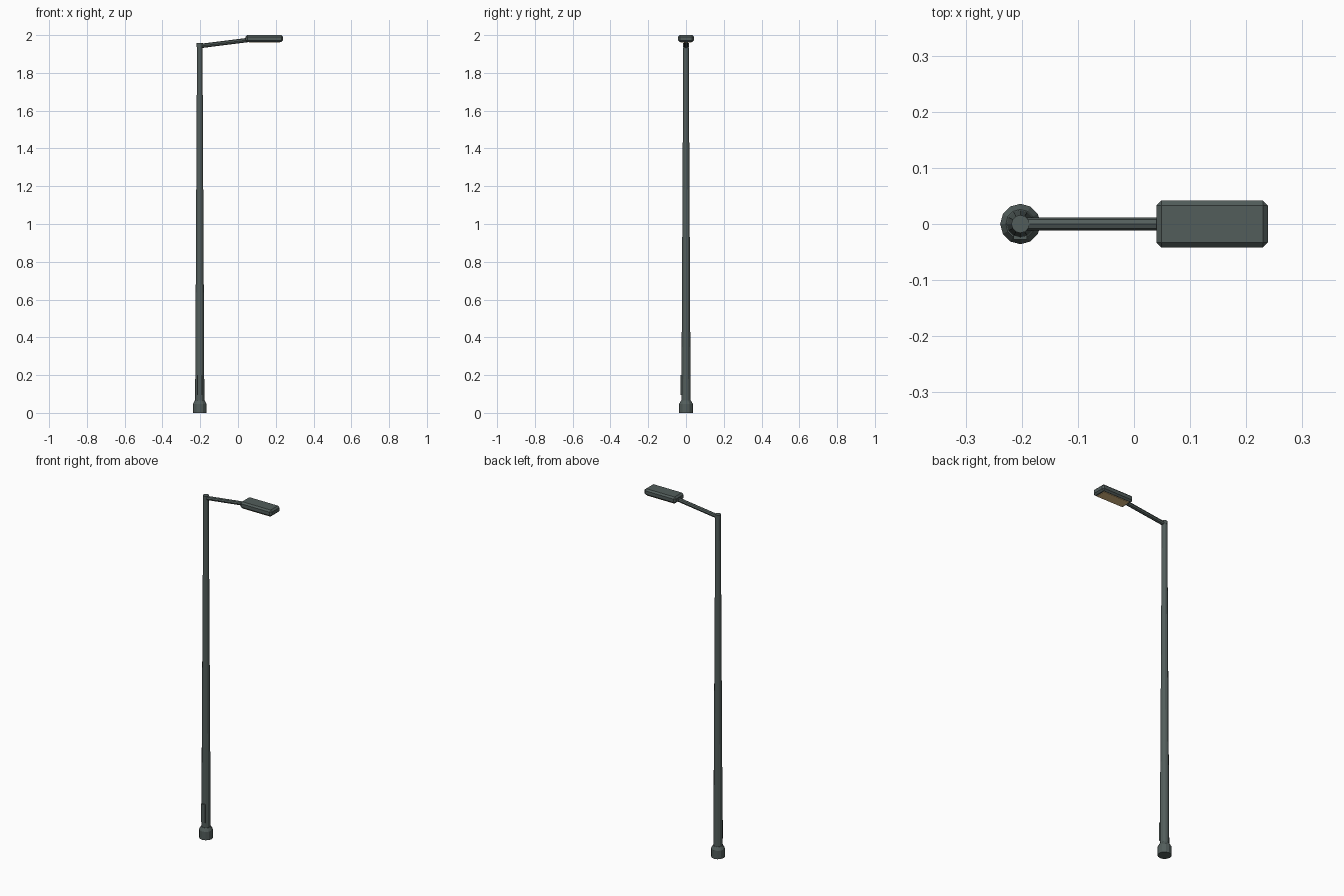
import bpy, bmesh, math
from mathutils import Vector

if "Cube" in bpy.data.objects:
    bpy.data.objects.remove(bpy.data.objects["Cube"])

PX = -0.2025  # pole axis


def material(name, rgb):
    m = bpy.data.materials.new(name)
    m.diffuse_color = (*rgb, 1)
    m.use_nodes = True
    m.node_tree.nodes["Principled BSDF"].inputs["Base Color"].default_value = m.diffuse_color
    return m


METAL = material("dark_metal", (0.085, 0.11, 0.105))
LENS = material("warm_lens", (0.8, 0.55, 0.25))


def finish(name, bm, mat):
    bmesh.ops.recalc_face_normals(bm, faces=bm.faces)
    me = bpy.data.meshes.new(name)
    bm.to_mesh(me)
    bm.free()
    me.materials.append(mat)
    ob = bpy.data.objects.new(name, me)
    bpy.context.collection.objects.link(ob)
    return ob


def lathe(name, profile, sides, mat):
    """Stack rings of (radius, z) around the pole axis and cap both ends."""
    bm = bmesh.new()
    rings = [[bm.verts.new((PX + r * math.cos(2 * math.pi * i / sides),
                            r * math.sin(2 * math.pi * i / sides), z))
              for i in range(sides)] for r, z in profile]
    for a, b in zip(rings, rings[1:]):
        for i in range(sides):
            j = (i + 1) % sides
            bm.faces.new((a[i], a[j], b[j], b[i]))
    bm.faces.new(rings[0])
    bm.faces.new(rings[-1])
    return finish(name, bm, mat)


def box(name, lo, hi, mat, bevel=0):
    bm = bmesh.new()
    bmesh.ops.create_cube(bm, size=1)
    lo, hi = Vector(lo), Vector(hi)
    bmesh.ops.scale(bm, vec=hi - lo, verts=bm.verts)
    bmesh.ops.translate(bm, vec=(lo + hi) / 2, verts=bm.verts)
    if bevel:
        bmesh.ops.bevel(bm, geom=bm.edges[:], offset=bevel, segments=1,
                        affect='EDGES')
    return finish(name, bm, mat)


# Pole: flared foot, tapered shaft, small top cap
lathe("base", [(0.036, 0), (0.036, 0.048), (0.026, 0.066)], 12, METAL)
lathe("shaft", [(0.0245, 0.05), (0.0145, 1.945)], 12, METAL)
lathe("top_cap", [(0.016, 1.937), (0.016, 1.957)], 12, METAL)

# Service door low on the front
box("service_door", (PX - 0.012, -0.028, 0.095), (PX + 0.012, -0.015, 0.2), METAL)

# Rising arm
start, end = Vector((PX, 0, 1.942)), Vector((0.06, 0, 1.975))
bm = bmesh.new()
bmesh.ops.create_cone(bm, cap_ends=True, segments=8, radius1=0.0115,
                      radius2=0.0115, depth=(end - start).length)
arm = finish("arm", bm, METAL)
arm.location = (start + end) / 2
arm.rotation_euler = (end - start).to_track_quat('Z', 'Y').to_euler()

# Lamp head with chamfered edges and the lens underneath
box("lamp_head", (0.04, -0.042, 1.963), (0.2385, 0.042, 2.0), METAL, 0.009)
box("lens", (0.057, -0.03, 1.96), (0.222, 0.03, 1.97), LENS)
